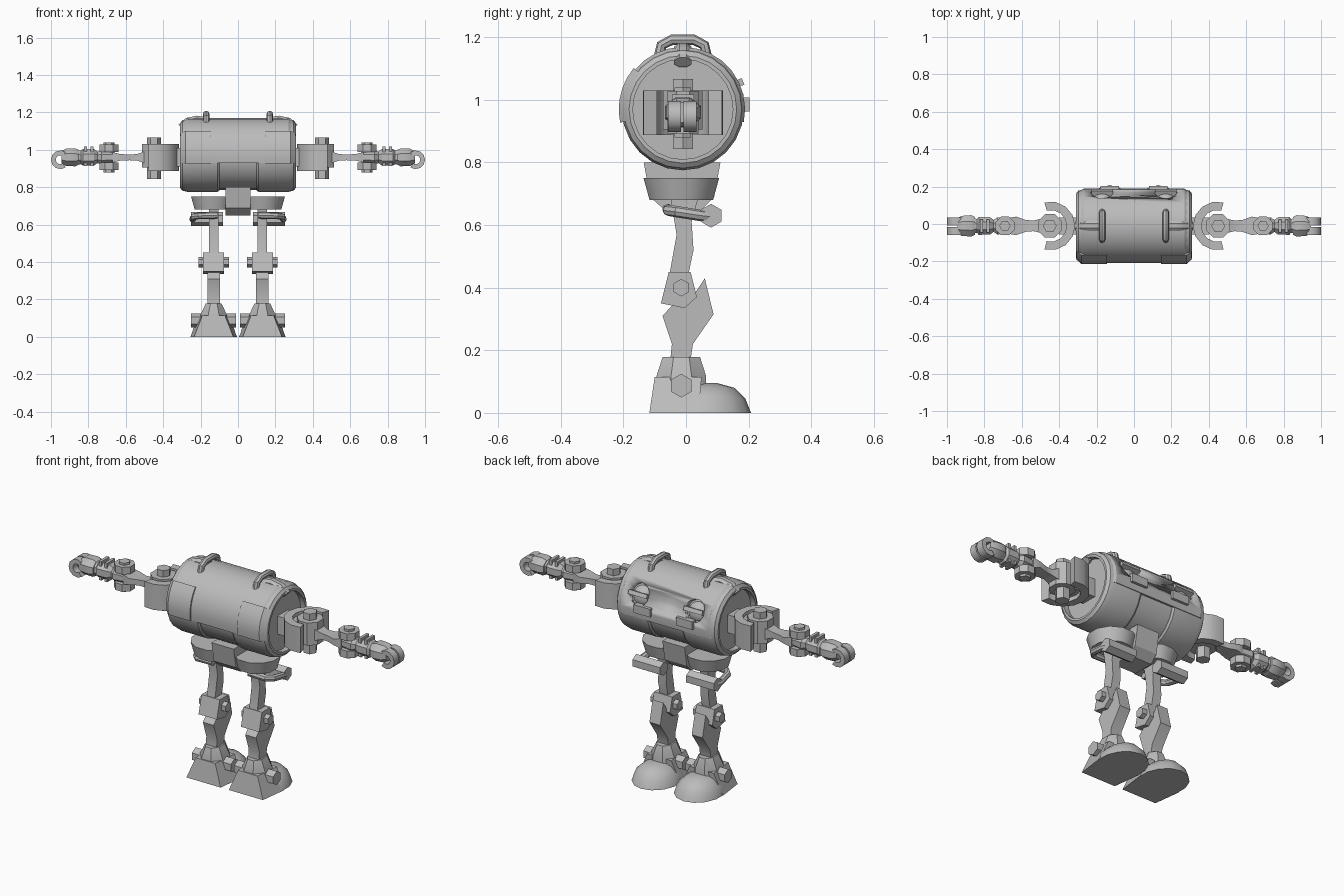
import bpy, bmesh
from math import pi, cos, sin, radians
from mathutils import Vector, Matrix

cube = bpy.data.objects.get("Cube")
if cube:
    bpy.data.objects.remove(cube, do_unlink=True)

grey = bpy.data.materials.new("plain grey")
grey.use_nodes = True
grey.diffuse_color = (0.5, 0.5, 0.5, 1)
grey.node_tree.nodes["Principled BSDF"].inputs["Base Color"].default_value = (0.5, 0.5, 0.5, 1)

CY, CZ = -0.01, 0.97      # barrel axis
ARM = 0.96                # arm height
LEG = 0.13                # leg offset from the middle


def finish(name, bm, mirror=True):
    bmesh.ops.recalc_face_normals(bm, faces=bm.faces)
    me = bpy.data.meshes.new(name)
    bm.to_mesh(me)
    bm.free()
    me.materials.append(grey)
    for p in me.polygons:
        p.use_smooth = True
    me.set_sharp_from_angle(angle=radians(32))
    ob = bpy.data.objects.new(name, me)
    bpy.context.collection.objects.link(ob)
    if mirror:
        ob.modifiers.new("Mirror", 'MIRROR')
    return ob


def skin(bm, rings, closed=False):
    """Bridge rings of vertices, capping the ends unless closed."""
    rings = [[bm.verts.new(p) for p in r] for r in rings]
    n = len(rings[0])
    pairs = list(zip(rings, rings[1:])) + ([(rings[-1], rings[0])] if closed else [])
    for a, b in pairs:
        for i in range(n):
            j = (i + 1) % n
            bm.faces.new((a[i], a[j], b[j], b[i]))
    if not closed:
        bm.faces.new(rings[0])
        bm.faces.new(rings[-1])


def loft(name, pts, radii, n=6, rot=pi / 2, mirror=True):
    """Elliptical rings along a path; radii are numbers or (side, up) pairs."""
    pts = [Vector(p) for p in pts]
    rings = []
    for i, p in enumerate(pts):
        t = (pts[min(i + 1, len(pts) - 1)] - pts[max(i - 1, 0)]).normalized()
        up = Vector((0, 0, 1)) if abs(t.z) < 0.99 else Vector((0, 1, 0))
        side = up.cross(t).normalized()
        up = t.cross(side)
        r = radii[i] if isinstance(radii, list) else radii
        a, b = r if isinstance(r, tuple) else (r, r)
        rings.append([p + side * a * cos(rot + 2 * pi * k / n) + up * b * sin(rot + 2 * pi * k / n)
                      for k in range(n)])
    bm = bmesh.new()
    skin(bm, rings)
    return finish(name, bm, mirror)


def sweep(name, section, a0, a1, n, mirror=True):
    """Turn an (x, radius) section around the barrel axis; back is 0, top is 90 degrees."""
    full = a1 - a0 >= 360
    rings = []
    for k in range(n if full else n + 1):
        a = radians(a0 + (a1 - a0) * k / n)
        rings.append([(x, CY + r * cos(a), CZ + r * sin(a)) for x, r in section])
    bm = bmesh.new()
    skin(bm, rings, full)
    return finish(name, bm, mirror)


def prism(name, pts, lo, hi, axis, mirror=True):
    """Extrude a 2D outline along the given axis."""
    def put(p, d):
        v = list(p)
        v.insert("xyz".index(axis), d)
        return v
    bm = bmesh.new()
    skin(bm, [[put(p, lo) for p in pts], [put(p, hi) for p in pts]])
    return finish(name, bm, mirror)


def arc(cx, cy, ro, ri, a0, a1, n):
    angles = [radians(a0 + (a1 - a0) * k / n) for k in range(n + 1)]
    return ([(cx + ro * cos(a), cy + ro * sin(a)) for a in angles]
            + [(cx + ri * cos(a), cy + ri * sin(a)) for a in reversed(angles)])


def box(name, centre, size, mirror=True):
    bm = bmesh.new()
    bmesh.ops.create_cube(bm, size=1, matrix=Matrix.Translation(centre) @ Matrix.Diagonal((*size, 1)))
    return finish(name, bm, mirror)


def hull(name, pts):
    bm = bmesh.new()
    for p in pts:
        bm.verts.new(p)
    bmesh.ops.convex_hull(bm, input=list(bm.verts))
    return finish(name, bm)


# Barrel body
core = loft("body_core", [(-0.28, CY, CZ), (0.28, CY, CZ)], 0.185, 24, mirror=False)
collar = sweep("body_collars", [(0.1, 0.17), (0.1, 0.188), (0.11, 0.195), (0.27, 0.195),
                                (0.298, 0.188), (0.31, 0.172), (0.31, 0.16), (0.27, 0.16)], 0, 360, 24)
shell = sweep("upper_shell", [(-0.3, 0.18), (-0.27, 0.199), (0.27, 0.199), (0.3, 0.18)], -12, 192, 16, False)
sweep("front_pads", [(0.14, 0.18), (0.145, 0.205), (0.28, 0.205), (0.308, 0.18)], 140, 192, 5)

# Recessed eyes on the back, cut through every body layer
tilt = radians(25)
def eye_point(d):
    return (0.17, CY + d * cos(tilt), CZ + d * sin(tilt))

cutter = loft("eye_cutter", [eye_point(0.165), eye_point(0.26)], 0.06, 16)
cutter.hide_render = True
for ob in (core, collar, shell):
    m = ob.modifiers.new("Eye holes", 'BOOLEAN')
    m.operation, m.solver, m.object = 'DIFFERENCE', 'EXACT', cutter
    with bpy.context.temp_override(object=ob, active_object=ob, selected_objects=[ob]):
        for mod in [x.name for x in ob.modifiers]:
            bpy.ops.object.modifier_apply(modifier=mod)
bpy.data.objects.remove(cutter, do_unlink=True)
loft("eye_domes", [eye_point(d) for d in (0.15, 0.17, 0.185, 0.195)], [0.05, 0.05, 0.037, 0.01], 16)
loft("eye_lids", [eye_point(0.16), eye_point(0.212)], (0.08, 0.016), 4, pi / 4)
box("back_tabs", (0.13, 0.188, 0.985), (0.1, 0.03, 0.045))

# Top handles and side pipes
loft("top_handles", [(0.17, CY + y, z) for y, z in
     ((-0.078, 1.13), (-0.068, 1.175), (-0.035, 1.192), (0.035, 1.192), (0.068, 1.175), (0.078, 1.13))],
     0.017, 8)
loft("side_pipes", [(0.17, CY, 1.155), (0.22, CY, 1.162), (0.27, CY, 1.152), (0.305, CY, 1.12)],
     [(0.03, 0.022)] * 4, 8, pi / 8)

# Shoulders
box("shoulder_stub", (0.33, CY, ARM), (0.14, 0.09, 0.1))
prism("shoulder_clamp", arc(0.445, CY, 0.13, 0.085, 75, 285, 8), 0.888, 1.03, "z")
loft("shoulder_joint", [(0.45, CY, 0.905), (0.45, CY, 1.03)], 0.068, 8, pi / 8)
loft("shoulder_bolt", [(0.45, CY, 0.843), (0.45, CY, 1.066)], 0.037, 6, 0)

# Arms
def along_arm(name, rows, n, rot):
    loft(name, [(x, CY, ARM) for x, a, b in rows], [(a, b) for x, a, b in rows], n, rot)

along_arm("upper_arm", [(0.49, 0.055, 0.05), (0.54, 0.04, 0.024), (0.58, 0.045, 0.022),
                        (0.63, 0.07, 0.024), (0.67, 0.06, 0.04)], 4, pi / 4)
loft("elbow_bolt", [(0.69, CY, 0.88), (0.69, CY, 1.04)], 0.03, 6, 0)
for tag, z in (("lower", 0.912), ("upper", 1.008)):
    loft(tag + "_elbow_plate", [(0.69, CY, z - 0.02), (0.69, CY, z + 0.02)], 0.054, 8, pi / 8)
along_arm("forearm", [(0.66, 0.04, 0.035), (0.73, 0.05, 0.043), (0.75, 0.035, 0.033), (0.77, 0.05, 0.048),
                      (0.83, 0.052, 0.048), (0.84, 0.04, 0.04), (0.86, 0.045, 0.042)], 8, pi / 8)
for i, x in enumerate((0.78, 0.815)):
    box("forearm_rib_%d" % (i + 1), (x, CY, 0.965), (0.016, 0.07, 0.105))

# Hands with curled fingers
along_arm("palm", [(0.85, 0.052, 0.042), (0.87, 0.062, 0.052), (0.92, 0.058, 0.05), (0.945, 0.045, 0.035)],
          8, pi / 8)
for tag, y in (("front", -0.037), ("back", 0.013)):
    prism(tag + "_finger", arc(0.95, 0.947, 0.05, 0.024, -125, 125, 8), y - 0.021, y + 0.021, "y")

# Pelvis and hip cups
prism("pelvis", [(-0.135, 0.8), (0.11, 0.8), (0.09, 0.69), (0.05, 0.65), (-0.07, 0.65), (-0.115, 0.69)],
      -0.068, 0.068, "x", False)
loft("hip_cup", [(LEG, -0.015, 0.68), (LEG, -0.015, 0.75)], [0.105, 0.125], 12, pi / 12)

# Hip pistons and hoses
loft("hip_piston", [(0.08, 0.08, 0.63), (0.25, 0.08, 0.63)], 0.038)
loft("hip_hose", [(0.225, 0.09, 0.625), (0.243, 0.05, 0.63), (0.235, -0.03, 0.643),
                  (0.21, -0.056, 0.647), (0.11, -0.058, 0.65)], 0.018, 8)

# Legs
prism("thigh", [(-0.05, 0.69), (0.04, 0.69), (0.018, 0.61), (0.024, 0.52), (0.005, 0.43),
                (-0.055, 0.43), (-0.03, 0.57)], LEG - 0.025, LEG + 0.025, "x")
prism("knee_block", [(-0.055, 0.45), (0.015, 0.45), (0.035, 0.37), (-0.005, 0.335), (-0.08, 0.35)],
      LEG - 0.056, LEG + 0.056, "x")
loft("knee_bolt", [(0.048, -0.015, 0.4), (0.212, -0.015, 0.4)], 0.028)
prism("calf", [(-0.075, 0.31), (-0.02, 0.37), (0.02, 0.37), (0.06, 0.43), (0.088, 0.315),
               (0.022, 0.22), (0.015, 0.17), (-0.05, 0.17), (-0.045, 0.22)], LEG - 0.033, LEG + 0.033, "x")

# Feet
loft("ankle_cup", [(LEG, -0.015, z) for z in (0.04, 0.12, 0.178)],
     [(0.085, 0.085), (0.075, 0.085), (0.046, 0.065)], 8, pi / 8)
loft("ankle_bolt", [(0.01, -0.015, 0.087), (0.25, -0.015, 0.087)], 0.038)
hull("foot_wedge", [(LEG + s * x, y, z) for s in (-1, 1) for x, y, z in
     ((0.105, -0.117, 0), (0.125, 0.04, 0), (0.06, -0.1, 0.115), (0.075, 0.05, 0.115))])
loft("foot_dome", [(LEG, 0.06, z) for z in (0, 0.045, 0.08, 0.095)],
     [(0.125, 0.148), (0.112, 0.13), (0.075, 0.095), (0.03, 0.04)], 14)
